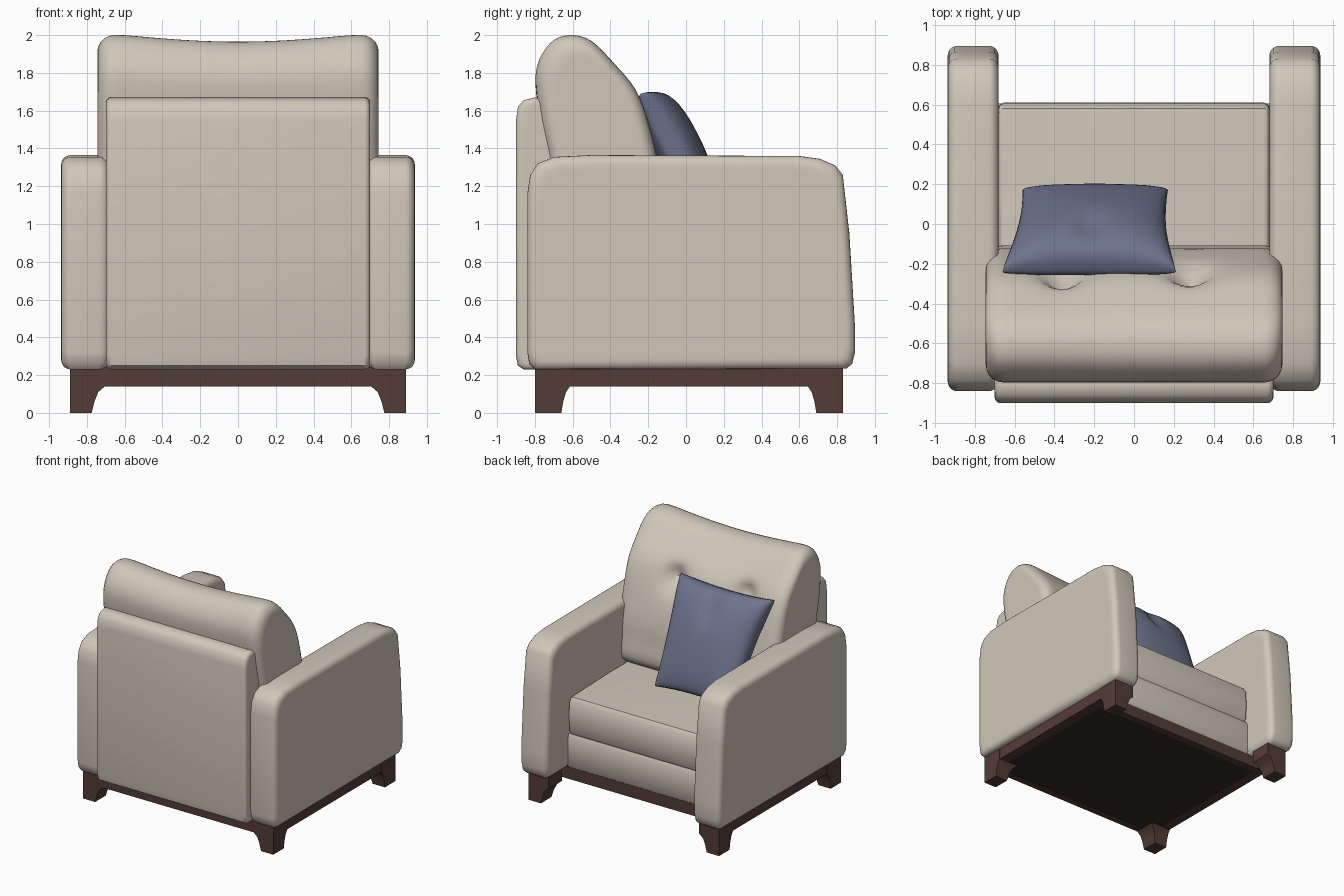
import bpy, bmesh, math
from mathutils import Vector

if "Cube" in bpy.data.objects:
    bpy.data.objects.remove(bpy.data.objects["Cube"])


def material(name, rgb):
    m = bpy.data.materials.new(name)
    m.diffuse_color = (*rgb, 1)
    m.use_nodes = True
    m.node_tree.nodes["Principled BSDF"].inputs["Base Color"].default_value = m.diffuse_color
    return m


CREAM = material("cream fabric", (0.64, 0.575, 0.49))
BLUE = material("slate blue fabric", (0.155, 0.175, 0.27))
WOOD = material("dark brown wood", (0.088, 0.045, 0.037))
DARK = material("underside cloth", (0.03, 0.02, 0.018))


def finish(name, bm, mat, angle=40):
    bmesh.ops.recalc_face_normals(bm, faces=bm.faces)
    me = bpy.data.meshes.new(name)
    bm.to_mesh(me)
    bm.free()
    me.materials.append(mat)
    ob = bpy.data.objects.new(name, me)
    bpy.context.collection.objects.link(ob)
    bpy.ops.object.select_all(action='DESELECT')
    ob.select_set(True)
    bpy.context.view_layer.objects.active = ob
    bpy.ops.object.shade_smooth_by_angle(angle=math.radians(angle))
    return ob


def loft(bm, rings):
    vs = [[bm.verts.new(p) for p in r] for r in rings]
    n = len(vs[0])
    for a, b in zip(vs, vs[1:]):
        for i in range(n):
            bm.faces.new((a[i], a[(i + 1) % n], b[(i + 1) % n], b[i]))
    bm.faces.new(vs[0])
    bm.faces.new(vs[-1])


def smooth_loop(pts, k):
    # closed Catmull-Rom curve through the points
    out, n = [], len(pts)
    for i in range(n):
        p = [Vector(pts[(i + j) % n]) for j in (-1, 0, 1, 2)]
        for s in range(k):
            t = s / k
            out.append(0.5 * (2 * p[1] + (p[2] - p[0]) * t
                              + (2 * p[0] - 5 * p[1] + 4 * p[2] - p[3]) * t * t
                              + (3 * p[1] - p[0] - 3 * p[2] + p[3]) * t ** 3))
    return out


def slab(name, profile, cx, half, r, inner=1, steps=5, warp=None):
    # side profile (y, z) swept along x, with rounded ends of radius r
    ys, zs = [p[0] for p in profile], [p[1] for p in profile]
    cy, cz = (min(ys) + max(ys)) / 2, (min(zs) + max(zs)) / 2
    hy, hz = (max(ys) - min(ys)) / 2, (max(zs) - min(zs)) / 2
    ends = [(half, r + 0.03)]
    for i in range(steps + 1):
        a = math.pi / 2 * i / steps
        ends.append((half - r * (1 - math.cos(a)), r * (1 - math.sin(a))))
    flat = half - r
    mids = [(flat - 2 * flat * i / inner, 0) for i in range(1, inner)]
    stations = ends + mids + [(-x, d) for x, d in reversed(ends)]
    bm = bmesh.new()
    loft(bm, [[(cx + x, cy + (p[0] - cy) * (1 - d / hy), cz + (p[1] - cz) * (1 - d / hz))
               for p in profile] for x, d in stations])
    if warp:
        for v in bm.verts:
            warp(v.co)
    return finish(name, bm, CREAM)


def box(name, lo, hi, mat):
    bm = bmesh.new()
    loft(bm, [[(lo[0], lo[1], z), (hi[0], lo[1], z), (hi[0], hi[1], z), (lo[0], hi[1], z)]
              for z in (lo[2], hi[2])])
    return finish(name, bm, mat)


# Arms
arm = [(-0.80, 0.23), (-0.83, 0.26), (-0.84, 0.32), (-0.84, 1.16), (-0.825, 1.26), (-0.785, 1.32),
       (-0.70, 1.355), (-0.5, 1.365), (0.6, 1.36), (0.71, 1.345), (0.79, 1.31), (0.83, 1.26),
       (0.865, 0.95), (0.895, 0.45), (0.895, 0.32), (0.88, 0.26), (0.85, 0.235)]
for side, s in (("left", -1), ("right", 1)):
    slab(side + "_arm", arm, 0.808 * s, 0.128, 0.05)

# Back panel behind the cushion
back = [(-0.6, 0.23), (-0.86, 0.23), (-0.89, 0.25), (-0.9, 0.3), (-0.9, 1.55), (-0.89, 1.62),
        (-0.86, 1.655), (-0.80, 1.67), (-0.75, 1.65), (-0.725, 1.6), (-0.7, 1.36)]
slab("back_panel", back, 0, 0.70, 0.03)

# Seat: base block and cushion
base = [(-0.75, 0.23), (0.58, 0.23), (0.605, 0.26), (0.605, 0.49), (0.59, 0.525), (-0.75, 0.525)]
slab("seat_base", base, 0, 0.70, 0.02)
seat = [(-0.6, 0.52), (0.585, 0.52), (0.605, 0.55), (0.61, 0.68), (0.605, 0.8), (0.58, 0.835),
        (0.1, 0.85), (-0.6, 0.85)]
slab("seat_cushion", seat, 0, 0.68, 0.03)


# Back cushion with two button dents and a sagging top edge
def tuft(co):
    if co.y > -0.55:
        for bx, bz in ((-0.36, 1.64), (0.28, 1.62)):
            d2 = (co.x - bx) ** 2 + (co.z - bz) ** 2
            co.y -= 0.09 * math.exp(-d2 / 0.008) + 0.02 * math.exp(-d2 / 0.04)
    if co.z > 1.5:
        co.z -= 0.035 * (co.z - 1.5) / 0.5 * math.cos(min(1, abs(co.x) / 0.6) * math.pi / 2)


cushion = [(-0.16, 0.85), (-0.12, 1.1), (-0.155, 1.36), (-0.245, 1.67), (-0.38, 1.85), (-0.53, 1.985),
           (-0.69, 1.98), (-0.79, 1.83), (-0.78, 1.6), (-0.72, 1.3), (-0.66, 0.85)]
slab("back_cushion", smooth_loop(cushion, 5), 0, 0.745, 0.09, inner=36, warp=tuft)

# Throw pillow leaning on the back cushion
bm = bmesh.new()
N = 24
tilt = math.radians(27)
normal = Vector((0, math.cos(tilt), math.sin(tilt)))


def pillow_point(u, v, face):
    t = (v + 1) / 2
    w = (0.365 + 0.07 * t) * (1 - 0.07 * (1 - v * v))
    vv = v * (1 - 0.05 * (1 - u * u))
    p = Vector((-0.195 - 0.03 * t + u * w, -0.035 - 0.205 * vv, 1.295 + 0.395 * vv))
    puff = max(0, (1 - u * u) * (1 - v * v)) ** 0.33
    if face > 0:
        puff *= 0.165 * (1 + 0.3 * v) * (1 - 0.25 * math.exp(-(u * u / 0.02 + (v - 0.6) ** 2 / 0.08)))
    else:
        puff *= -0.09
    return p + normal * puff


for face in (1, -1):
    g = [[bm.verts.new(pillow_point(math.sin(math.pi * (i / N - 0.5)), math.sin(math.pi * (j / N - 0.5)), face))
          for j in range(N + 1)] for i in range(N + 1)]
    for i in range(N):
        for j in range(N):
            bm.faces.new((g[i][j], g[i + 1][j], g[i + 1][j + 1], g[i][j + 1]))
bmesh.ops.remove_doubles(bm, verts=bm.verts, dist=0.0005)
finish("throw_pillow", bm, BLUE, 60)

# Wooden frame rails and underside
for side, s in (("left", -1), ("right", 1)):
    xs = sorted((0.80 * s, 0.885 * s))
    box(side + "_rail", (xs[0], -0.80, 0.14), (xs[1], 0.83, 0.24), WOOD)
box("rear_rail", (-0.80, -0.80, 0.14), (0.80, -0.74, 0.24), WOOD)
box("front_rail", (-0.80, 0.53, 0.14), (0.80, 0.59, 0.24), WOOD)
box("underside", (-0.81, -0.75, 0.143), (0.81, 0.54, 0.235), DARK)

# Flared legs: outer faces straight, inner faces curving into the rails
for sx in (-1, 1):
    for label, sy, oy in (("rear", -1, -0.80), ("front", 1, 0.83)):
        bm = bmesh.new()
        rings = []
        for z, a, b in ((0, 0.115, 0.14), (0.06, 0.13, 0.15), (0.11, 0.15, 0.165), (0.14, 0.185, 0.185),
                        (0.24, 0.185, 0.185)):
            x0, x1, y0, y1 = 0.89 * sx, (0.89 - a) * sx, oy, oy - b * sy
            rings.append([(x0, y0, z), (x1, y0, z), (x1, y1, z), (x0, y1, z)])
        loft(bm, rings)
        finish(label + ("_left_leg" if sx < 0 else "_right_leg"), bm, WOOD, 30)
